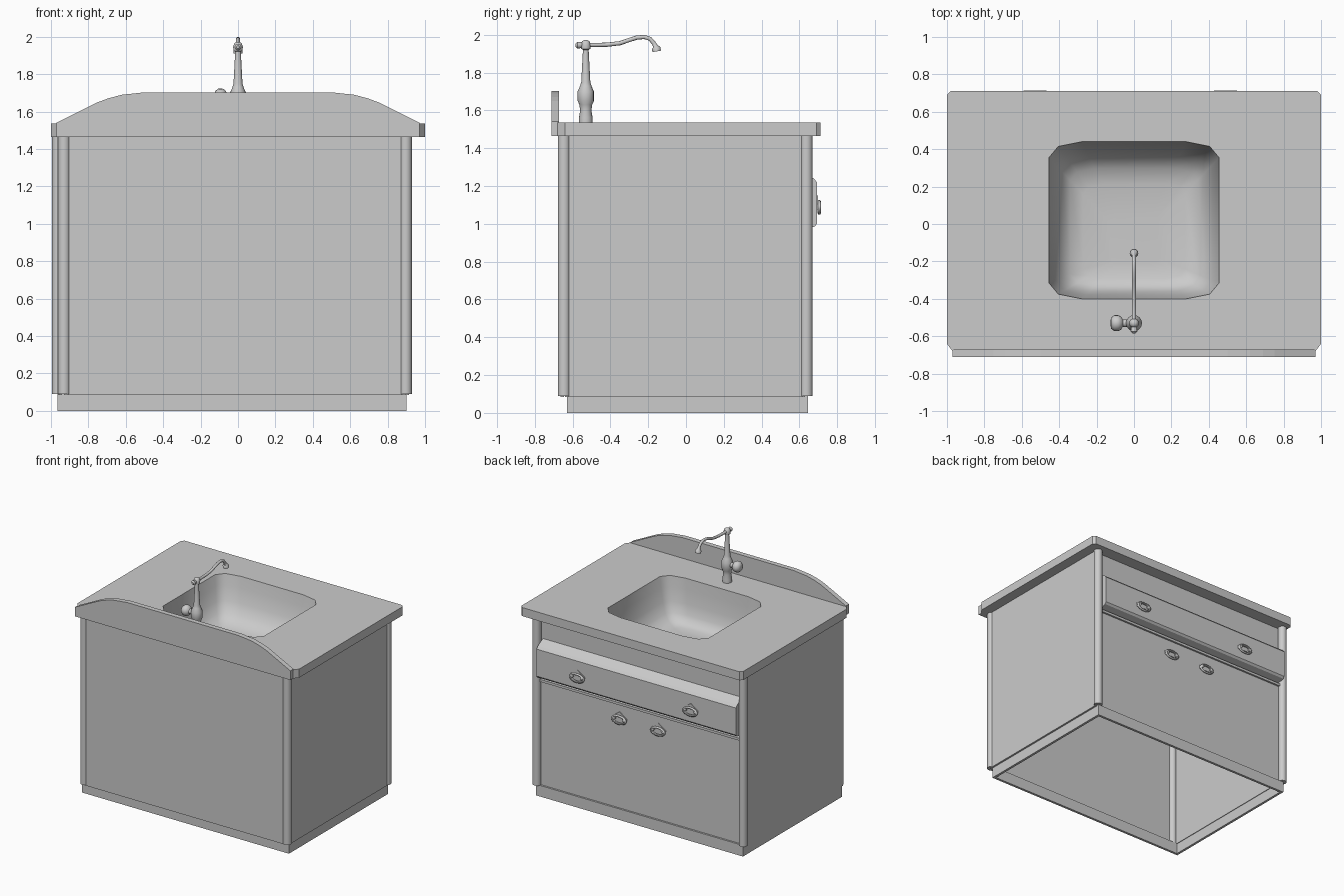
import bpy, bmesh, math
from mathutils import Vector

old = bpy.data.objects.get("Cube")
if old:
    bpy.data.objects.remove(old, do_unlink=True)

grey = bpy.data.materials.new("plain grey")
grey.use_nodes = True
grey.diffuse_color = (0.6, 0.6, 0.6, 1)
for node in grey.node_tree.nodes:
    if node.type == 'BSDF_PRINCIPLED':
        node.inputs["Base Color"].default_value = (0.6, 0.6, 0.6, 1)

X, Y, Z = Vector((1, 0, 0)), Vector((0, 1, 0)), Vector((0, 0, 1))


def finish(name, bm, smooth=False, inward=False):
    bmesh.ops.recalc_face_normals(bm, faces=bm.faces[:])
    if inward:
        bmesh.ops.reverse_faces(bm, faces=bm.faces[:])
    mesh = bpy.data.meshes.new(name)
    bm.to_mesh(mesh)
    bm.free()
    mesh.materials.append(grey)
    ob = bpy.data.objects.new(name, mesh)
    bpy.context.collection.objects.link(ob)
    if smooth:
        bpy.ops.object.select_all(action='DESELECT')
        ob.select_set(True)
        bpy.context.view_layer.objects.active = ob
        bpy.ops.object.shade_smooth_by_angle(angle=math.radians(45))
    return ob


def add_loft(bm, rings, cap_start=True):
    loops = [[bm.verts.new(p) for p in ring] for ring in rings]
    n = len(loops[0])
    for a, b in zip(loops, loops[1:]):
        for i in range(n):
            j = (i + 1) % n
            bm.faces.new((a[i], a[j], b[j], b[i]))
    if cap_start:
        bm.faces.new(loops[0])
    bm.faces.new(loops[-1])


def circle(centre, r, u, v, n=16):
    angles = [2 * math.pi * i / n for i in range(n)]
    return [centre + r * (u * math.cos(a) + v * math.sin(a)) for a in angles]


def box(name, x0, x1, y0, y1, z0, z1):
    bm = bmesh.new()
    add_loft(bm, [[(x0, y0, z), (x1, y0, z), (x1, y1, z), (x0, y1, z)] for z in (z0, z1)])
    return finish(name, bm)


def lathe(name, base, axis, u, v, profile):
    bm = bmesh.new()
    add_loft(bm, [circle(base + axis * h, r, u, v) for r, h in profile])
    return finish(name, bm, True)


# Plinth: an open frame under the cabinet
box("plinth_back", -0.965, 0.9, -0.63, -0.61, 0, 0.09)
box("plinth_front", -0.965, 0.9, 0.625, 0.645, 0, 0.09)
box("plinth_left", 0.88, 0.9, -0.61, 0.625, 0, 0.09)
box("plinth_right", -0.965, -0.945, -0.61, 0.625, 0, 0.09)

# Cabinet walls
box("back_panel", -0.93, 0.897, -0.665, -0.645, 0.085, 1.465)
box("left_panel", 0.89, 0.915, -0.64, 0.63, 0.085, 1.465)
box("right_panel", -0.965, -0.94, -0.64, 0.63, 0.085, 1.465)
box("door_panel", -0.95, 0.88, 0.60, 0.63, 0.085, 0.955)
box("door_ledge", -0.94, 0.87, 0.61, 0.645, 0.935, 0.955)
box("upper_panel", -0.95, 0.88, 0.59, 0.61, 0.955, 1.465)

# Round corner posts
for name, x, y in (("back_left_post", 0.897, -0.645), ("back_right_post", -0.93, -0.645),
                   ("front_left_post", 0.897, 0.637), ("front_right_post", -0.962, 0.637)):
    lathe(name, Vector((x, y, 0)), Z, X, Y, [(0.033, 0.09), (0.033, 1.465)])

# Drawer front with sloping upper and lower edges
section = [(0.6, 1.28), (0.675, 1.24), (0.693, 1.22), (0.693, 1.0), (0.68, 0.985), (0.6, 0.96)]
bm = bmesh.new()
add_loft(bm, [[(x, y, z) for y, z in section] for x in (-0.935, 0.862)])
finish("drawer_front", bm)

# Countertop slab with the sink opening
quarter = [(0.455, 0.335), (0.405, 0.395), (0.28, 0.42)]
rim = quarter + [(-x, y) for x, y in quarter[::-1]]
rim += [(-x, -y) for x, y in rim]
edge = [(1, 0.69), (0.98, 0.712), (-0.98, 0.712), (-1, 0.69),
        (-1, -0.64), (-0.97, -0.68), (0.97, -0.68), (1, -0.64)]
bm = bmesh.new()
for loop in (edge, [(x, y + 0.02) for x, y in rim]):
    vs = [bm.verts.new((x, y, 1.535)) for x, y in loop]
    for a, b in zip(vs, vs[1:] + vs[:1]):
        bm.edges.new((a, b))
bmesh.ops.triangle_fill(bm, edges=bm.edges[:], use_beauty=True, normal=Z)
out = bmesh.ops.extrude_face_region(bm, geom=bm.faces[:], use_keep_orig=True)
for v in out["geom"]:
    if isinstance(v, bmesh.types.BMVert):
        v.co.z = 1.465
finish("countertop", bm)

# Sink bowl
bm = bmesh.new()
levels = [(1, 1.535), (0.97, 1.45), (0.92, 1.34), (0.85, 1.26), (0.75, 1.21), (0.6, 1.19), (0.3, 1.185)]
add_loft(bm, [[(x * s, y * s + 0.02 - 0.15 * (1 - s), z) for x, y in rim] for s, z in levels], False)
finish("sink_bowl", bm, True, inward=True)

# Backsplash with a curved top
half = [(0.97, 1.465), (0.97, 1.54), (0.86, 1.595), (0.75, 1.65), (0.69, 1.672), (0.62, 1.69), (0.5, 1.703)]
outline = half + [(-x, z) for x, z in half[::-1]]
bm = bmesh.new()
add_loft(bm, [[(x, y, z) for x, z in outline] for y in (-0.712, -0.672)])
finish("backsplash", bm)

# Tap: column, side lever and curved spout
foot = Vector((0, -0.53, 0))
lathe("tap_column", foot, Z, X, Y,
      [(0.036, 1.53), (0.036, 1.56), (0.03, 1.6), (0.034, 1.63), (0.043, 1.65), (0.043, 1.7),
       (0.03, 1.73), (0.024, 1.75), (0.015, 1.92), (0.024, 1.925), (0.026, 1.945), (0.02, 1.965), (0.008, 1.972)])
lathe("tap_lever", foot + Z * 1.68, -X, Y, Z,
      [(0.02, 0), (0.02, 0.06), (0.036, 0.07), (0.043, 0.085), (0.043, 0.105), (0.03, 0.122), (0.01, 0.126)])
path = [(-0.585, 1.945, 0.008), (-0.575, 1.945, 0.018), (-0.555, 1.945, 0.016), (-0.545, 1.945, 0.011),
        (-0.42, 1.947, 0.011), (-0.35, 1.955, 0.011), (-0.3, 1.972, 0.011), (-0.26, 1.985, 0.011),
        (-0.22, 1.988, 0.011), (-0.19, 1.978, 0.011), (-0.17, 1.955, 0.011), (-0.162, 1.94, 0.013),
        (-0.158, 1.93, 0.023), (-0.155, 1.912, 0.023)]
bm = bmesh.new()
rings = []
for i, (y, z, r) in enumerate(path):
    before, after = path[max(i - 1, 0)], path[min(i + 1, len(path) - 1)]
    along = Vector((0, after[0] - before[0], after[1] - before[1])).normalized()
    rings.append(circle(Vector((0, y, z)), r, X, along.cross(X), 12))
add_loft(bm, rings)
finish("tap_spout", bm, True)


# Pulls: peaked back plate, two studs and an oval ring
def pull(name, x, y, z):
    bm = bmesh.new()
    plate = [(0.06, -0.02), (0.065, 0.01), (0.035, 0.03), (0, 0.055)]
    plate += [(-a, b) for a, b in plate[-2::-1]]
    add_loft(bm, [[(x + a, y + d, z + b) for a, b in plate] for d in (-0.005, 0.006)])
    for side in (-1, 1):
        stud = Vector((x + side * 0.045, y, z))
        add_loft(bm, [circle(stud + Y * d, r, X, Z, 10) for r, d in ((0.014, 0), (0.014, 0.018), (0.006, 0.022))])
    steps = 20
    loops = []
    for i in range(steps):
        a = 2 * math.pi * i / steps
        out = X * math.cos(a) + Z * math.sin(a)
        centre = Vector((x + 0.058 * math.cos(a), y + 0.012, z - 0.008 + 0.03 * math.sin(a)))
        loops.append([bm.verts.new(p) for p in circle(centre, 0.009, out, Y, 8)])
    for a, b in zip(loops, loops[1:] + loops[:1]):
        for i in range(8):
            j = (i + 1) % 8
            bm.faces.new((a[i], a[j], b[j], b[i]))
    finish(name, bm, True)


for side, word in ((-1, "right"), (1, "left")):
    pull(word + "_drawer_pull", -0.02 + side * 0.51, 0.693, 1.095)
    pull(word + "_door_pull", -0.02 + side * 0.175, 0.63, 0.82)
